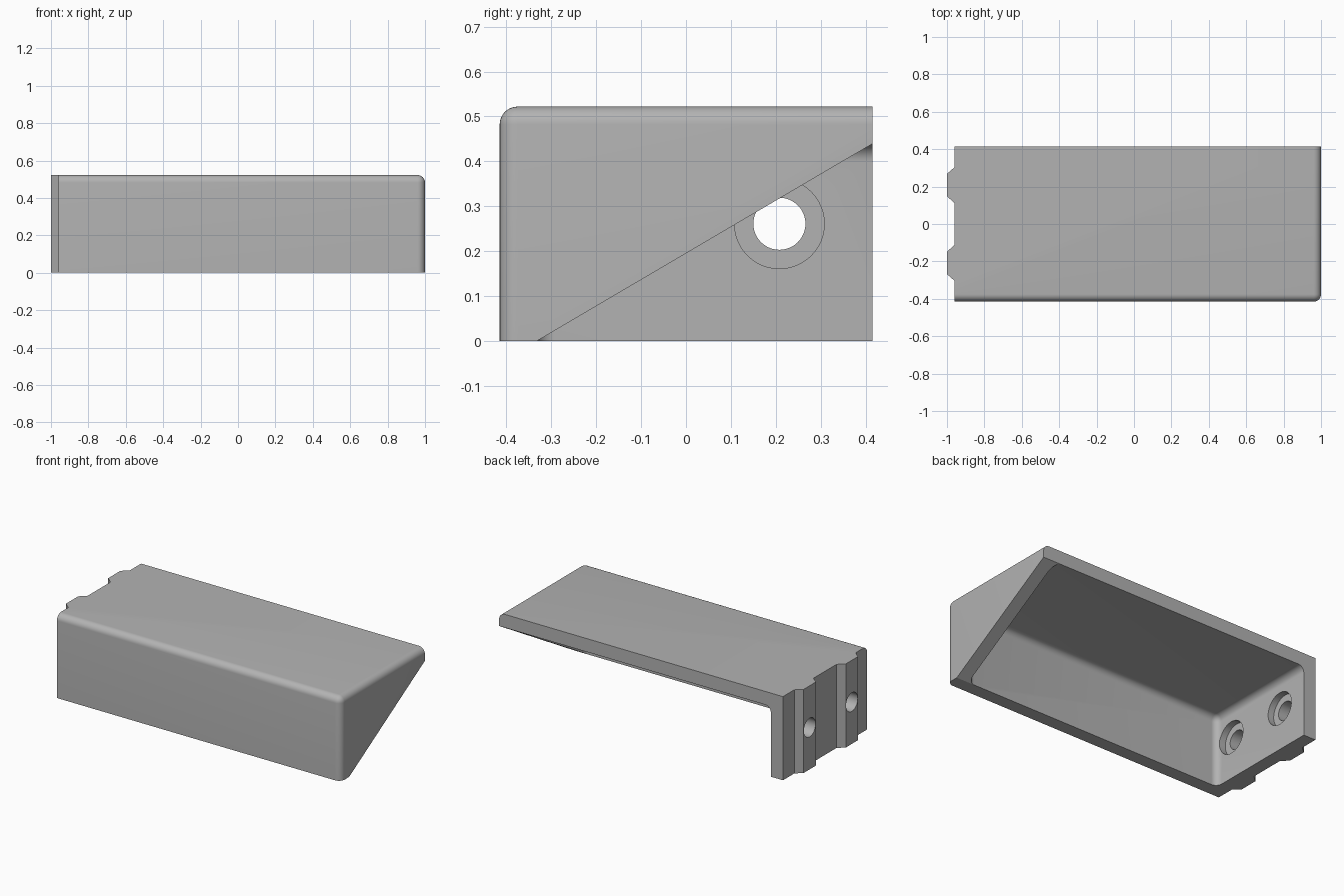
import bpy, bmesh, math
from mathutils import Matrix

cube = bpy.data.objects.get("Cube")
if cube:
    bpy.data.objects.remove(cube, do_unlink=True)

WALL, ROUND, HEIGHT, DEPTH = 0.083, 0.04, 0.522, 0.415
PLATE_X = -0.96                      # mounting face behind the ribs
IN_L, IN_R = PLATE_X + WALL, 1 - WALL
IN_F, IN_T = -DEPTH + WALL, HEIGHT - WALL

grey = bpy.data.materials.new("plain grey")
grey.use_nodes = True
grey.diffuse_color = (0.45, 0.45, 0.45, 1)
grey.node_tree.nodes["Principled BSDF"].inputs["Base Color"].default_value = grey.diffuse_color


def finish(bm, name):
    bmesh.ops.recalc_face_normals(bm, faces=bm.faces)
    mesh = bpy.data.meshes.new(name)
    bm.to_mesh(mesh)
    bm.free()
    mesh.materials.append(grey)
    obj = bpy.data.objects.new(name, mesh)
    bpy.context.collection.objects.link(obj)
    return obj


def prism(points, offset):
    """Extrude a closed outline of 3D points along an offset."""
    bm = bmesh.new()
    face = bm.faces.new([bm.verts.new(p) for p in points])
    new = bmesh.ops.extrude_face_region(bm, geom=[face])["geom"]
    bmesh.ops.translate(bm, vec=offset, verts=[v for v in new if isinstance(v, bmesh.types.BMVert)])
    bmesh.ops.recalc_face_normals(bm, faces=bm.faces)
    return bm


def round_edges(bm, rule):
    edges = [e for e in bm.edges if rule(*(v.co for v in e.verts))]
    bmesh.ops.bevel(bm, geom=edges, offset=ROUND, segments=8, profile=0.5, affect='EDGES')


def on_planes(a, b, planes):
    """True if an edge lies on at least two of the given (axis, value) planes."""
    return sum(all(abs(p[i] - v) < 1e-4 for p in (a, b)) for i, v in planes) >= 2


def cylinder_x(name, radius, x0, x1, y):
    bm = bmesh.new()
    place = Matrix.Translation(((x0 + x1) / 2, y, HEIGHT / 2)) @ Matrix.Rotation(math.pi / 2, 4, 'Y')
    bmesh.ops.create_cone(bm, cap_ends=True, segments=48, radius1=radius, radius2=radius,
                          depth=x1 - x0, matrix=place)
    return finish(bm, name)


# Housing: plan outline with two chamfered ribs on the mounting end
RIB_Y = 0.208
outline = [(PLATE_X, -DEPTH), (1, -DEPTH), (1, DEPTH), (PLATE_X, DEPTH)]
for centre in (RIB_Y, -RIB_Y):
    outline += [(PLATE_X, centre + 0.095), (-1, centre + 0.06), (-1, centre - 0.06), (PLATE_X, centre - 0.095)]
bm = prism([(x, y, 0) for x, y in outline], (0, 0, HEIGHT))
round_edges(bm, lambda a, b: on_planes(a, b, [(0, 1), (1, -DEPTH), (2, HEIGHT)]))
housing = finish(bm, "housing")

# Cavity, open at the back and the bottom, with rounded inner corners
bm = prism([(IN_L, IN_F, -0.3), (IN_R, IN_F, -0.3), (IN_R, 1, -0.3), (IN_L, 1, -0.3)], (0, 0, IN_T + 0.3))
round_edges(bm, lambda a, b: on_planes(a, b, [(0, IN_L), (0, IN_R), (1, IN_F), (2, IN_T)]))
cutters = [finish(bm, "cavity_cutter")]

# Sloped cut that leaves a triangular end wall
slope = IN_T / (DEPTH - IN_F)
wedge = [(IN_F - 0.2, -0.2 * slope), (DEPTH + 0.2, IN_T + 0.2 * slope), (DEPTH + 0.2, -0.2)]
cutters.append(finish(prism([(0.8, y, z) for y, z in wedge], (0.4, 0, 0)), "slope_cutter"))

# Counterbored screw holes through the ribs
for y in (RIB_Y, -RIB_Y):
    cutters.append(cylinder_x("screw_hole_cutter", 0.058, -1.1, -0.8, y))
    cutters.append(cylinder_x("counterbore_cutter", 0.1, IN_L - 0.04, -0.8, y))

bpy.context.view_layer.objects.active = housing
housing.select_set(True)
for cutter in cutters:
    cutter.hide_render = True
    mod = housing.modifiers.new("cut", 'BOOLEAN')
    mod.operation, mod.solver, mod.object = 'DIFFERENCE', 'EXACT', cutter
    bpy.ops.object.modifier_apply(modifier=mod.name)
    bpy.data.objects.remove(cutter, do_unlink=True)

bpy.ops.object.shade_smooth_by_angle(angle=math.radians(30))
